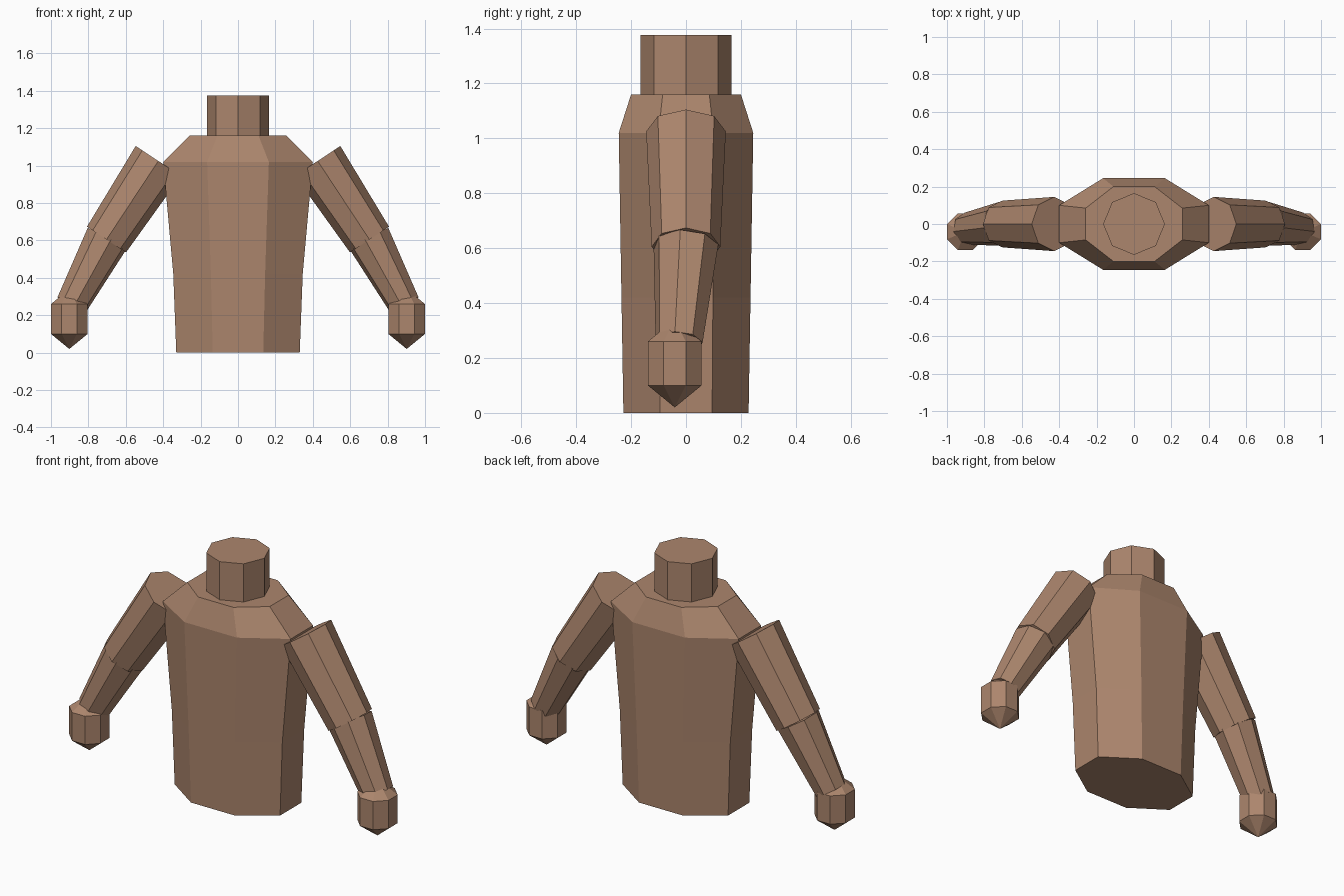
import bpy, bmesh, math
from mathutils import Vector

if "Cube" in bpy.data.objects:
    bpy.data.objects.remove(bpy.data.objects["Cube"])

clay = bpy.data.materials.new("warm_tan")
clay.diffuse_color = (0.413, 0.238, 0.153, 1)
clay.use_nodes = True
clay.node_tree.nodes["Principled BSDF"].inputs["Base Color"].default_value = clay.diffuse_color


def loft(name, rings):
    """Skin a list of rings; a ring with one point is a tip, open ends are capped."""
    bm = bmesh.new()
    loops = [[bm.verts.new(p) for p in ring] for ring in rings]
    for a, b in zip(loops, loops[1:]):
        n = max(len(a), len(b))
        for i in range(n):
            j = (i + 1) % n
            if len(a) == 1:
                bm.faces.new((a[0], b[j], b[i]))
            elif len(b) == 1:
                bm.faces.new((a[i], a[j], b[0]))
            else:
                bm.faces.new((a[i], a[j], b[j], b[i]))
    for end in (loops[0], loops[-1]):
        if len(end) > 2:
            bm.faces.new(end)
    bmesh.ops.recalc_face_normals(bm, faces=bm.faces)
    mesh = bpy.data.meshes.new(name)
    bm.to_mesh(mesh)
    bm.free()
    mesh.materials.append(clay)
    obj = bpy.data.objects.new(name, mesh)
    bpy.context.collection.objects.link(obj)
    return obj


def chamfered(x, y, fx, fy, z):
    """Rectangle with cut corners: half sizes x, y and flat half lengths fx, fy."""
    return [(x, -fy, z), (x, fy, z), (fx, y, z), (-fx, y, z),
            (-x, fy, z), (-x, -fy, z), (-fx, -y, z), (fx, -y, z)]


def octagon(center, u, v, r, turn=0):
    """Eight points around center in the plane of u and v."""
    c = Vector(center)
    return [c + r * (math.cos(a) * u + math.sin(a) * v)
            for a in (math.radians(45 * i + turn) for i in range(8))]


def limb(name, side, start, end, r0, r1, turn=0):
    """Tapered eight-sided tube, mirrored across x by side."""
    axis = (Vector(end) - Vector(start)).normalized()
    u = Vector((0, 1, 0)).cross(axis).normalized()
    if u.x < 0:
        u = -u
    v = Vector((0, 1, 0))
    v = (v - axis * v.dot(axis)).normalized()
    rings = [octagon(start, u, v, r0, turn), octagon(end, u, v, r1, turn)]
    loft(name, [[(p.x * side, p.y, p.z) for p in ring] for ring in rings])


X, Y = Vector((1, 0, 0)), Vector((0, 1, 0))

# Torso with sloping shoulders
loft("torso", [chamfered(0.33, 0.228, 0.135, 0.095, 0),
               chamfered(0.346, 0.235, 0.145, 0.098, 0.42),
               chamfered(0.40, 0.245, 0.165, 0.10, 1.02),
               chamfered(0.258, 0.20, 0.11, 0.085, 1.16)])

# Neck
loft("neck", [octagon((0, 0, z), X, Y, 0.165) for z in (1.16, 1.376)])

# Arms and hands
for side, label in ((1, "right"), (-1, "left")):
    limb(label + "_upper_arm", side, (0.426, 0, 1.025), (0.703, 0, 0.605), 0.145, 0.125)
    limb(label + "_forearm", side, (0.70, 0, 0.61), (0.89, -0.025, 0.255), 0.12, 0.087, -10)
    hx, hy = 0.902 * side, -0.041
    loft(label + "_hand", [[(hx, hy, 0.02)],
                           octagon((hx, hy, 0.10), X, Y, 0.106, 22.5),
                           octagon((hx, hy, 0.26), X, Y, 0.106, 22.5),
                           [(hx, hy, 0.34)]])
